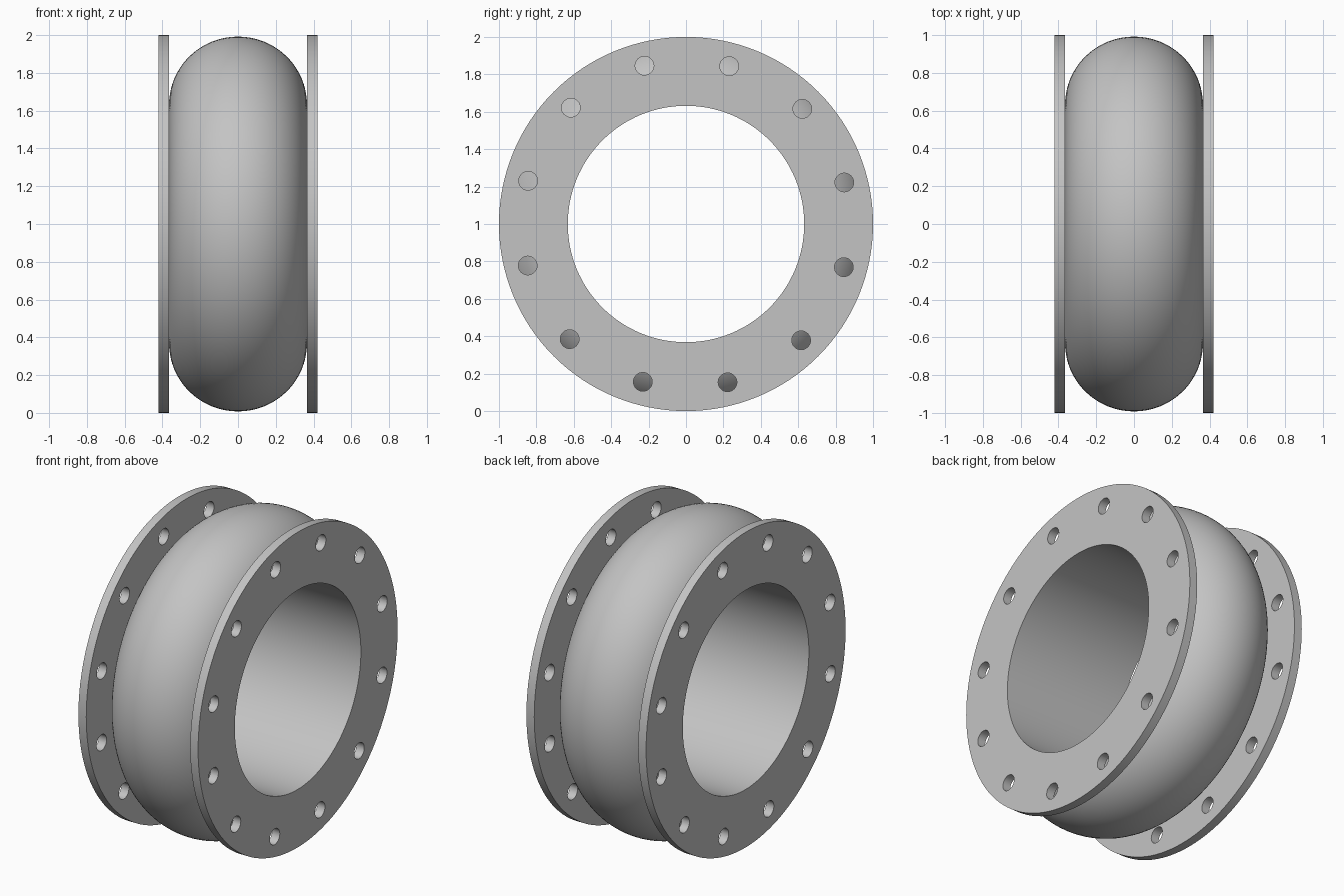
import bpy, bmesh
from math import pi, cos, sin, radians
from mathutils import Matrix

cube = bpy.data.objects.get("Cube")
if cube:
    bpy.data.objects.remove(cube)

BORE, RIM = 0.632, 1.0        # bore and flange radii
INNER, OUTER = 0.365, 0.42    # flange faces along x
BOLT_CIRCLE, HOLE = 0.875, 0.05

grey = bpy.data.materials.new("light_grey")
grey.use_nodes = True
colour = (0.55, 0.55, 0.55, 1)
grey.diffuse_color = colour
grey.node_tree.nodes["Principled BSDF"].inputs["Base Color"].default_value = colour


def finish(name, bm):
    """Turn a bmesh into an object standing on the ground."""
    bmesh.ops.recalc_face_normals(bm, faces=bm.faces)
    mesh = bpy.data.meshes.new(name)
    bm.to_mesh(mesh)
    bm.free()
    obj = bpy.data.objects.new(name, mesh)
    bpy.context.collection.objects.link(obj)
    mesh.materials.append(grey)
    obj.location.z = RIM
    return obj


def lathe(name, profile, steps=128):
    """Spin a closed (x, radius) profile around the x axis."""
    bm = bmesh.new()
    verts = [bm.verts.new((x, 0, r)) for x, r in profile]
    edges = [bm.edges.new((v, verts[i - 1])) for i, v in enumerate(verts)]
    bmesh.ops.spin(bm, geom=verts + edges, cent=(0, 0, 0), axis=(1, 0, 0),
                   angle=2 * pi, steps=steps, use_merge=True)
    bmesh.ops.remove_doubles(bm, verts=bm.verts, dist=1e-5)
    return finish(name, bm)


def smooth(obj):
    bpy.ops.object.select_all(action="DESELECT")
    obj.select_set(True)
    bpy.context.view_layer.objects.active = obj
    bpy.ops.object.shade_smooth_by_angle(angle=radians(30))


# Bulging sleeve: half-round outside, straight bore inside
arc = [i * pi / 40 for i in range(41)]
sleeve = lathe("bellows_body", [(-INNER * cos(a), BORE + 0.36 * sin(a)) for a in arc])
smooth(sleeve)

# Ring of pins that cuts the bolt holes in both flanges
bm = bmesh.new()
for i in range(12):
    a = radians(14.7 + 30 * i)
    place = (Matrix.Translation((0, BOLT_CIRCLE * cos(a), BOLT_CIRCLE * sin(a)))
             @ Matrix.Rotation(pi / 2, 4, "Y"))
    bmesh.ops.create_cone(bm, cap_ends=True, segments=32, radius1=HOLE,
                          radius2=HOLE, depth=1, matrix=place)
cutter = finish("bolt_hole_cutter", bm)
cutter.hide_render = True
cutter.display_type = "WIRE"

# Flange discs with bolt holes
for name, side in (("left_flange", 1), ("right_flange", -1)):
    flange = lathe(name, [(side * INNER, BORE), (side * INNER, RIM),
                          (side * OUTER, RIM), (side * OUTER, BORE)])
    cut = flange.modifiers.new("bolt_holes", "BOOLEAN")
    cut.operation = "DIFFERENCE"
    cut.solver = "EXACT"
    cut.object = cutter
    bpy.context.view_layer.objects.active = flange
    bpy.ops.object.modifier_apply(modifier=cut.name)
    smooth(flange)

bpy.data.objects.remove(cutter)
